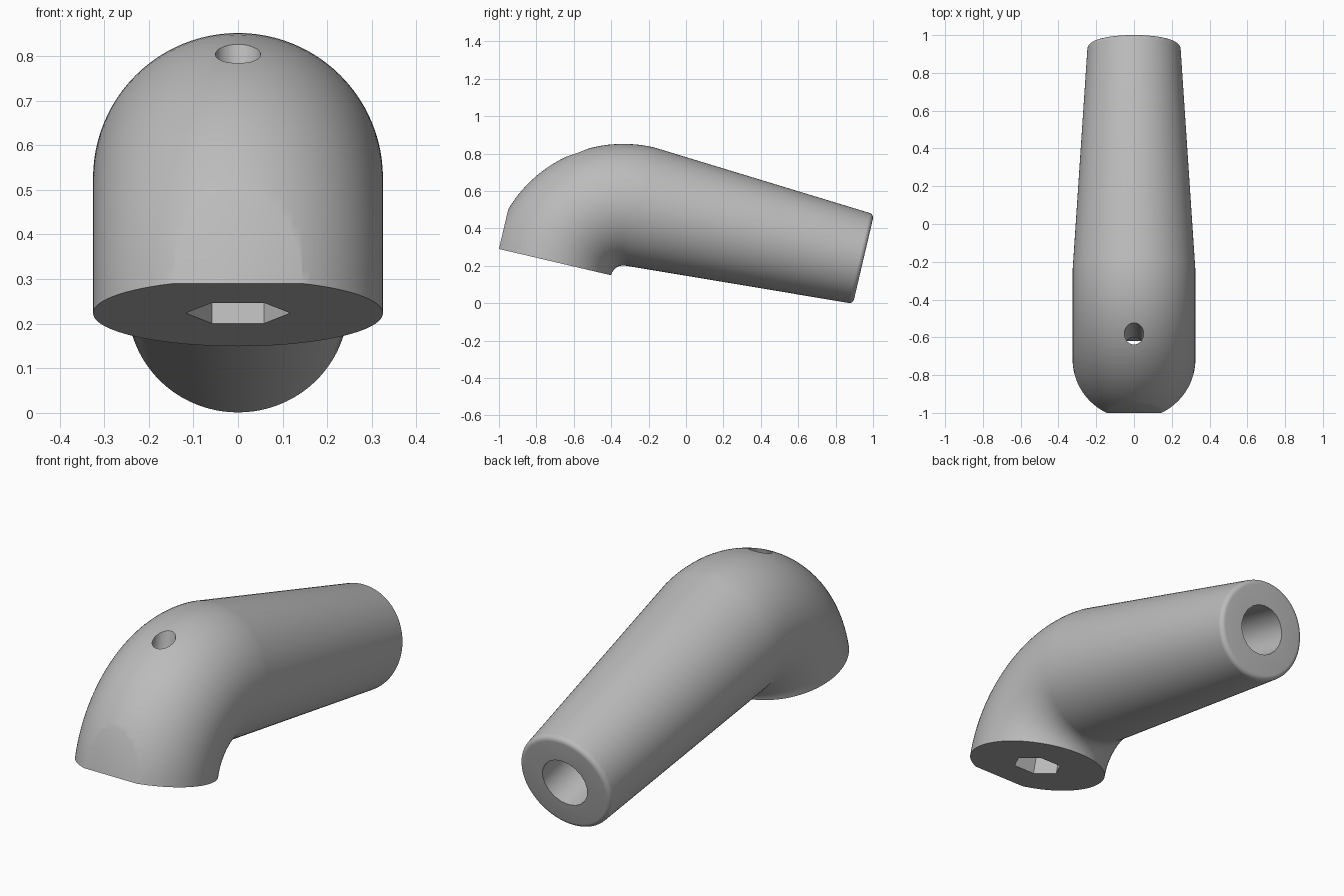
import bpy, bmesh
from math import sin, cos, pi, radians
from mathutils import Matrix, Vector

if "Cube" in bpy.data.objects:
    bpy.data.objects.remove(bpy.data.objects["Cube"])

TILT = Matrix.Rotation(radians(-13.2), 4, 'X')   # the whole part leans nose-up
BEND, RADIUS, END_RADIUS, ROUND = 0.393, 0.325, 0.247, 0.025
PIVOT = Vector((0, -0.356, 0.054))               # centre of the elbow bend
SOCKET_Y, AXIS_Z, END_Y = PIVOT.y - BEND, PIVOT.z + BEND, 0.87
SIDES = 96

grey = bpy.data.materials.new("plain_grey")
grey.use_nodes = True
grey.diffuse_color = (0.5, 0.5, 0.5, 1)
grey.node_tree.nodes["Principled BSDF"].inputs["Base Color"].default_value = (0.5, 0.5, 0.5, 1)


def make_object(name, bm):
    bmesh.ops.recalc_face_normals(bm, faces=bm.faces)
    mesh = bpy.data.meshes.new(name)
    bm.to_mesh(mesh)
    bm.free()
    mesh.materials.append(grey)
    obj = bpy.data.objects.new(name, mesh)
    bpy.context.collection.objects.link(obj)
    return obj


def cylinder(name, radius, length, sides, centre, rotation=Matrix()):
    bm = bmesh.new()
    bmesh.ops.create_cone(bm, cap_ends=True, segments=sides, radius1=radius,
                          radius2=radius, depth=length,
                          matrix=Matrix.Translation(centre) @ rotation)
    return make_object(name, bm)


# Stations along the handle: centre, turn angle and radius of each ring
stations = []
for i in range(33):
    a = pi / 2 * i / 32
    stations.append((PIVOT + Vector((0, -cos(a), sin(a))) * BEND, a, RADIUS))
for i in range(7):
    a = pi / 2 * i / 6
    centre = Vector((0, END_Y - ROUND + ROUND * sin(a), AXIS_Z))
    stations.append((centre, pi / 2, END_RADIUS - ROUND + ROUND * cos(a)))

# Elbow, tapered grip and rounded end as one swept skin
bm = bmesh.new()
rings = []
for centre, a, r in stations:
    outward = Vector((0, -cos(a), sin(a)))
    rings.append([bm.verts.new(centre + outward * r * cos(t) + Vector((r * sin(t), 0, 0)))
                  for t in (2 * pi * k / SIDES for k in range(SIDES))])
for one, two in zip(rings, rings[1:]):
    for k in range(SIDES):
        n = (k + 1) % SIDES
        bm.faces.new((one[k], one[n], two[n], two[k]))
bm.faces.new(rings[0])
bm.faces.new(rings[-1])
handle = make_object("elbow_handle", bm)

# Cutters: flat nose, hex socket, bolt hole and bore in the grip end
bm = bmesh.new()
bmesh.ops.create_cube(bm, size=1, matrix=Matrix.Translation((0, -1.54, 0.3)))
cutters = [
    make_object("nose_flat_cutter", bm),
    cylinder("hex_socket_cutter", 0.117, 0.7, 6, (0, SOCKET_Y, 0),
             Matrix.Rotation(pi / 2, 4, 'Z')),
    cylinder("bolt_hole_cutter", 0.051, 2, 32, (0, SOCKET_Y, 0.5)),
    cylinder("grip_bore_cutter", 0.122, 1.6, 20, (0, END_Y, AXIS_Z),
             Matrix.Rotation(pi / 2, 4, 'X')),
]
bpy.context.view_layer.objects.active = handle
for cutter in cutters:
    cutter.hide_render = True
    mod = handle.modifiers.new(cutter.name, 'BOOLEAN')
    mod.operation, mod.solver, mod.object = 'DIFFERENCE', 'EXACT', cutter
    bpy.ops.object.modifier_apply(modifier=mod.name)
    bpy.data.objects.remove(cutter)

# Lean the finished part and smooth its curved skin
handle.data.transform(TILT)
bpy.ops.object.select_all(action='DESELECT')
handle.select_set(True)
bpy.ops.object.shade_smooth_by_angle(angle=radians(30))
